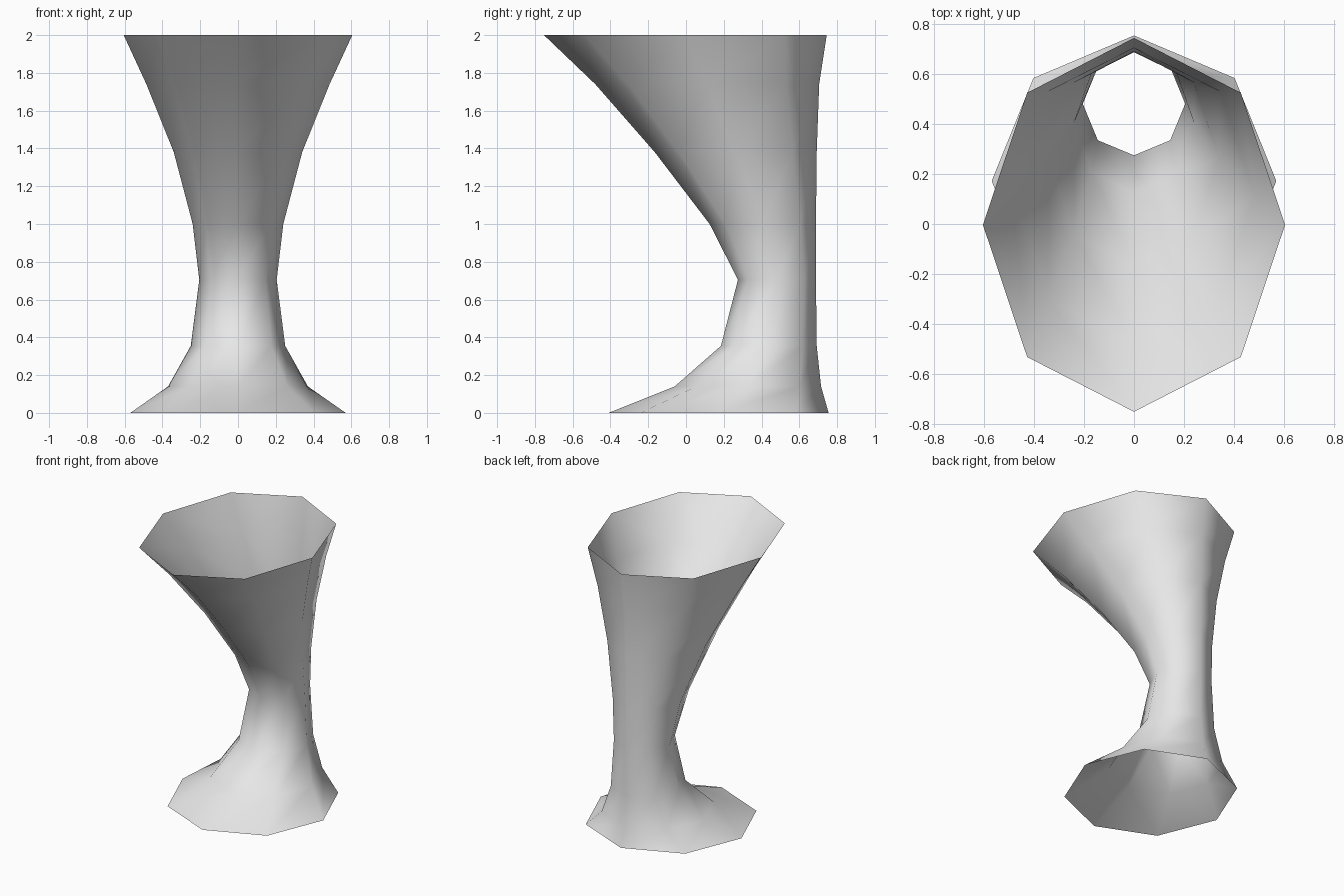
import bpy, bmesh
from math import sin, cos, tau

cube = bpy.data.objects.get("Cube")
if cube:
    bpy.data.objects.remove(cube, do_unlink=True)

# Plain grey clay
grey = bpy.data.materials.new("plain grey")
grey.use_nodes = True
grey.diffuse_color = (0.8, 0.8, 0.8, 1)
grey.node_tree.nodes["Principled BSDF"].inputs["Base Color"].default_value = grey.diffuse_color

SIDES = 8
# Elliptical sections: height, half width, front y, back y
SECTIONS = [
    (0.00, 0.57, -0.41, 0.755),
    (0.14, 0.37, -0.06, 0.715),
    (0.355, 0.25, 0.185, 0.692),
    (0.705, 0.205, 0.275, 0.688),
    (1.00, 0.24, 0.125, 0.688),
    (1.38, 0.34, -0.165, 0.692),
    (1.74, 0.485, -0.48, 0.705),
    (2.00, 0.605, -0.752, 0.745),
]


def add_ring(bm, z, half_width, front, back):
    middle, depth = (front + back) / 2, (back - front) / 2
    angles = [tau * i / SIDES for i in range(SIDES)]
    return [bm.verts.new((half_width * cos(a), middle + depth * sin(a), z)) for a in angles]


# Open flared tube, skinned between neighbouring sections
bm = bmesh.new()
rings = [add_ring(bm, *section) for section in SECTIONS]
for low, high in zip(rings, rings[1:]):
    for i in range(SIDES):
        j = (i + 1) % SIDES
        bm.faces.new((low[i], low[j], high[j], high[i])).smooth = True

mesh = bpy.data.meshes.new("flared_tube")
bm.to_mesh(mesh)
bm.free()
mesh.materials.append(grey)
tube = bpy.data.objects.new("flared_tube", mesh)
bpy.context.collection.objects.link(tube)
